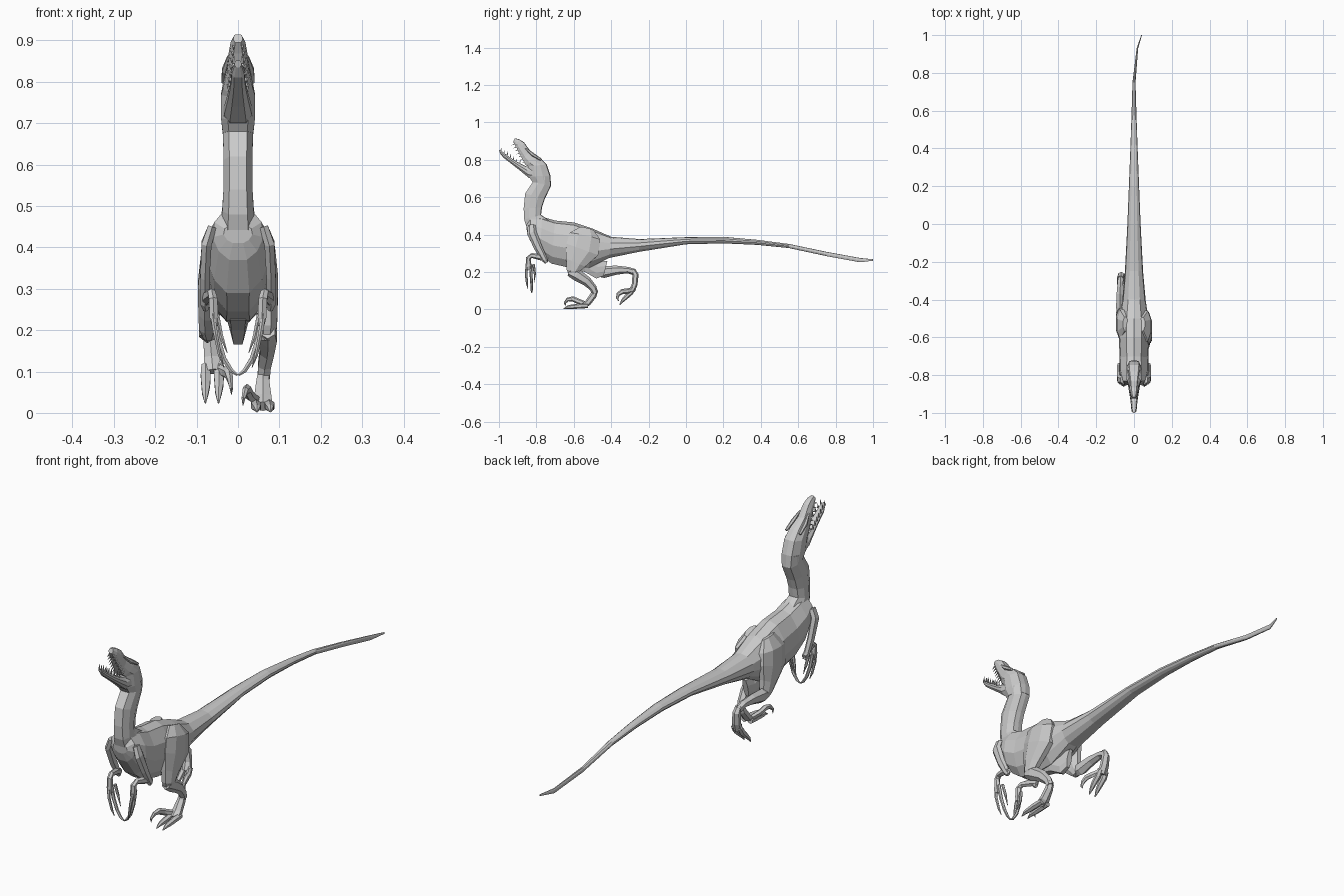
import bpy, bmesh
from math import cos, sin, pi
from mathutils import Vector


def skin(name, rings):
    """Flat-faced tube through a list of equal-length rings, capped at both ends."""
    bm = bmesh.new()
    vs = [[bm.verts.new(p) for p in r] for r in rings]
    n = len(vs[0])
    for a, b in zip(vs, vs[1:]):
        for i in range(n):
            j = (i + 1) % n
            bm.faces.new((a[i], a[j], b[j], b[i]))
    bm.faces.new(vs[0])
    bm.faces.new(vs[-1][::-1])
    bmesh.ops.recalc_face_normals(bm, faces=bm.faces)
    me = bpy.data.meshes.new(name)
    bm.to_mesh(me)
    bm.free()
    ob = bpy.data.objects.new(name, me)
    bpy.context.collection.objects.link(ob)
    return ob


ROUND = [(0, 0), (.5, .06), (.92, .3), (1, .58), (.75, .84), (.35, 1)]
BOXY = [(0, 0), (.62, .03), (1, .35), (1, .7), (.6, 1)]


def loft(name, rows, half=ROUND):
    """Rows: top (y, z), bottom (y, z), half width, optional x offset."""
    prof = half + [(-u, t) for u, t in reversed(half) if u > 0]
    rings = []
    for yt, zt, yb, zb, w, *x in rows:
        x = x[0] if x else 0
        rings.append([(x + u * w, yt + (yb - yt) * t, zt + (zb - zt) * t) for u, t in prof])
    return skin(name, rings)


def limb(name, pts, n=6):
    """Points: x, y, z, radius across, radius fore-and-aft."""
    P = [Vector(p[:3]) for p in pts]
    rings = []
    for i, p in enumerate(pts):
        t = (P[min(i + 1, len(P) - 1)] - P[max(i - 1, 0)]).normalized()
        s = Vector((1, 0, 0))
        s = (s - t * s.dot(t)).normalized()
        u = t.cross(s)
        rings.append([P[i] + s * p[3] * cos(2 * pi * (k + .5) / n) + u * p[4] * sin(2 * pi * (k + .5) / n)
                      for k in range(n)])
    return skin(name, rings)


# Torso and tail
loft("torso_and_tail", [
    (-.855, .46, -.85, .41, .035), (-.83, .50, -.835, .37, .062), (-.77, .495, -.78, .29, .078),
    (-.70, .475, -.72, .245, .076), (-.60, .465, -.62, .222, .08), (-.50, .432, -.52, .22, .078),
    (-.40, .388, -.41, .275, .062), (-.25, .376, -.25, .308, .048), (0, .386, 0, .348, .035),
    (.2, .388, .2, .353, .027), (.38, .372, .38, .345, .02), (.55, .35, .55, .328, .014),
    (.75, .308, .75, .285, .008), (.93, .275, .93, .252, .004, .018), (1, .268, 1, .26, .002, .04)])
# Narrow pelvis keel under the hips
loft("pelvis_keel", [(-.64, .30, -.64, .225, .03), (-.54, .30, -.54, .2, .028),
                     (-.47, .26, -.48, .165, .018), (-.42, .26, -.44, .18, .012)], BOXY)
# S-shaped neck
loft("neck", [
    (-.72, .47, -.84, .40, .045), (-.775, .505, -.865, .48, .038), (-.77, .545, -.868, .54, .035),
    (-.755, .59, -.86, .62, .035), (-.722, .66, -.82, .68, .036), (-.727, .71, -.80, .71, .039)], BOXY)
# Skull and upper jaw
loft("skull", [
    (-.722, .67, -.82, .68, .037), (-.725, .715, -.84, .71, .041), (-.745, .775, -.845, .765, .041),
    (-.78, .812, -.858, .772, .036), (-.832, .846, -.876, .805, .027), (-.866, .893, -.893, .837, .022),
    (-.893, .91, -.908, .868, .018), (-.916, .915, -.924, .895, .011)], BOXY)
# Lower jaw
loft("lower_jaw", [
    (-.80, .765, -.80, .69, .036), (-.855, .765, -.84, .703, .033), (-.90, .787, -.885, .74, .025),
    (-.945, .815, -.93, .775, .018), (-.98, .842, -.975, .81, .015), (-1, .852, -.995, .835, .008)], BOXY)

# Brow ridges
for sx in (-1, 1):
    limb(f"brow_{sx}", [(sx * .035, -.775, .80, .006, .006), (sx * .031, -.82, .828, .009, .01),
                        (sx * .022, -.858, .862, .004, .004)])

# Teeth along both jaws
for sx in (-1, 1):
    for i in range(7):
        t = i / 6
        y, z, x = -.862 - .055 * t, .79 + .095 * t, sx * (.024 - .013 * t)
        limb(f"upper_tooth_{sx}_{i}", [(x, y + .006, z + .002, .004, .005),
                                       (x, y - .016, z - .008, .0005, .0005)], 4)
        y, z, x = -.89 - .1 * t, .777 + .068 * t, sx * (.022 - .012 * t)
        limb(f"lower_tooth_{sx}_{i}", [(x, y, z, .004, .005),
                                       (x, y + .004, z + .022, .0005, .0005)], 4)

# Arms with three drooping claws each
for sx in (-1, 1):
    limb(f"upper_arm_{sx}", [(sx * .062, -.825, .45, .012, .02), (sx * .076, -.825, .41, .014, .026),
                             (sx * .08, -.79, .33, .013, .022), (sx * .08, -.755, .265, .012, .016),
                             (sx * .078, -.745, .25, .007, .01)])
    limb(f"forearm_{sx}", [(sx * .079, -.74, .265, .01, .012), (sx * .074, -.78, .28, .013, .017),
                           (sx * .064, -.825, .288, .011, .013), (sx * .06, -.842, .275, .012, .013),
                           (sx * .058, -.842, .23, .012, .016), (sx * .056, -.84, .21, .008, .012)])
    limb(f"long_finger_{sx}", [(sx * .06, -.83, .24, .008, .008), (sx * .05, -.828, .18, .008, .008),
                               (sx * .034, -.825, .13, .007, .007), (sx * .016, -.825, .102, .006, .006),
                               (sx * .001, -.825, .091, .003, .003)])
    limb(f"outer_finger_{sx}", [(sx * .062, -.85, .24, .007, .007), (sx * .054, -.855, .19, .006, .007),
                                (sx * .044, -.85, .14, .005, .006), (sx * .034, -.845, .11, .001, .001)])
    limb(f"inner_finger_{sx}", [(sx * .052, -.815, .24, .007, .007), (sx * .042, -.808, .19, .006, .006),
                                (sx * .026, -.812, .145, .001, .001)])


def leg(side, thigh, shin, foot, toes, sickle):
    limb(side + "_thigh", thigh, 8)
    limb(side + "_shin", shin)
    limb(side + "_foot", foot)
    for i, dx in enumerate((-.017, .015)):
        limb(f"{side}_toe_{i}", [(x + dx, y, z, r, r) for x, y, z, r in toes])
    limb(side + "_sickle_claw", [(x, y, z, r, r * 1.3) for x, y, z, r in sickle])


# Planted leg
leg("right",
    [(.045, -.53, .43, .015, .04), (.062, -.54, .39, .03, .09), (.068, -.555, .32, .031, .098),
     (.07, -.59, .25, .028, .06), (.07, -.605, .205, .026, .036), (.07, -.605, .175, .016, .02)],
    [(.072, -.625, .2, .02, .022), (.073, -.585, .185, .024, .032), (.07, -.53, .15, .02, .026),
     (.064, -.497, .115, .018, .02), (.062, -.485, .085, .017, .016)],
    [(.062, -.483, .105, .014, .014), (.06, -.495, .075, .018, .018), (.06, -.525, .035, .024, .017),
     (.06, -.55, .016, .027, .014)],
    [(.06, -.525, .02, .013, ), (.061, -.57, .018, .014), (.062, -.61, .014, .012),
     (.063, -.632, .012, .009), (.063, -.655, .003, .002)],
    [(.045, -.54, .03, .01), (.028, -.575, .043, .011), (.022, -.605, .056, .011),
     (.018, -.632, .053, .008), (.013, -.648, .035, .005), (.012, -.645, .018, .001)])

# Raised trailing leg
leg("left",
    [(-.045, -.53, .43, .015, .04), (-.062, -.535, .38, .03, .085), (-.068, -.525, .31, .031, .09),
     (-.07, -.495, .245, .028, .055), (-.07, -.475, .205, .026, .034), (-.07, -.465, .18, .014, .018)],
    [(-.072, -.485, .2, .018, .022), (-.074, -.44, .2, .024, .032), (-.074, -.37, .21, .021, .024),
     (-.072, -.31, .21, .017, .017), (-.07, -.275, .198, .017, .017)],
    [(-.07, -.285, .212, .014, .014), (-.068, -.27, .185, .018, .017), (-.064, -.274, .135, .021, .015),
     (-.061, -.288, .1, .025, .016)],
    [(-.061, -.28, .115, .012), (-.061, -.295, .09, .014), (-.061, -.32, .066, .012),
     (-.062, -.338, .048, .009), (-.062, -.355, .024, .002)],
    [(-.045, -.285, .105, .01), (-.03, -.315, .098, .011), (-.023, -.342, .095, .011),
     (-.019, -.363, .08, .008), (-.016, -.368, .06, .005), (-.016, -.36, .045, .001)])
